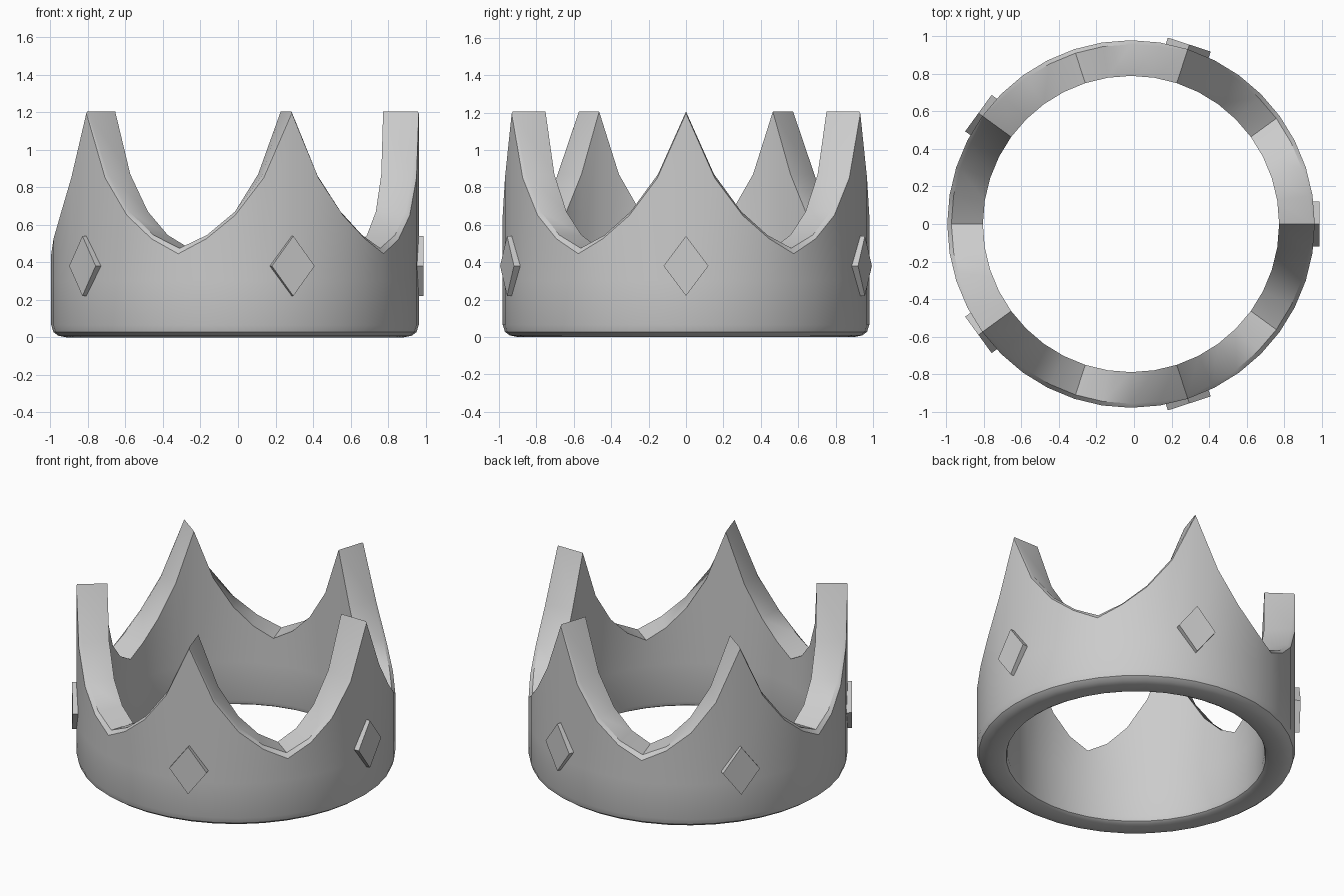
import bpy
from math import cos, sin, radians

if "Cube" in bpy.data.objects:
    bpy.data.objects.remove(bpy.data.objects["Cube"])

CX = -0.016          # ring centre
SEGS = 40            # 8 segments per spike
R_OUT, R_IN = 0.98, 0.79

# Heights from spike tip to valley: outer edge and bevelled crest
OUTER = [1.195, 0.85, 0.65, 0.525, 0.445]
CREST = [1.205, 0.87, 0.67, 0.545, 0.475]


def polar(r, deg, z):
    a = radians(deg)
    return (CX + r * cos(a), r * sin(a), z)


def make_object(name, verts, faces):
    mesh = bpy.data.meshes.new(name)
    mesh.from_pydata(verts, [], faces)
    mesh.update()
    obj = bpy.data.objects.new(name, mesh)
    bpy.context.collection.objects.link(obj)
    return obj


# Crown band: one cross-section per segment, closed into a ring
verts, faces = [], []
for i in range(SEGS):
    k = i % 8
    k = min(k, 8 - k)
    section = [
        (0.82, 0.0), (0.90, 0.0), (0.942, 0.008), (0.968, 0.027), (R_OUT, 0.065),
        (R_OUT, 0.3), (R_OUT, OUTER[k]), (0.974 if k == 0 else 0.958, CREST[k]),
        (R_IN, CREST[k]), (R_IN, 0.3), (R_IN, 0.04), (0.799, 0.012),
    ]
    verts += [polar(r, i * 360 / SEGS, z) for r, z in section]
n = len(section)
for i in range(SEGS):
    a, b = i * n, (i + 1) % SEGS * n
    for j in range(n):
        k = (j + 1) % n
        faces.append((a + j, b + j, b + k, a + k))
band = make_object("crown_band", verts, faces)
bpy.context.view_layer.objects.active = band
band.select_set(True)
bpy.ops.object.shade_smooth_by_angle(angle=radians(32))

# Diamond studs below each spike
for s in range(5):
    a = radians(72 * s)
    pts = []
    for r in (0.965, 1.006):
        for t, z in ((0.12, 0.38), (0, 0.54), (-0.12, 0.38), (0, 0.22)):
            pts.append((CX + r * cos(a) - t * sin(a), r * sin(a) + t * cos(a), z))
    sides = [(j, j + 4, (j + 1) % 4 + 4, (j + 1) % 4) for j in range(4)]
    make_object(f"diamond_stud_{s + 1}", pts, [(3, 2, 1, 0), (4, 5, 6, 7)] + [f[::-1] for f in sides])
